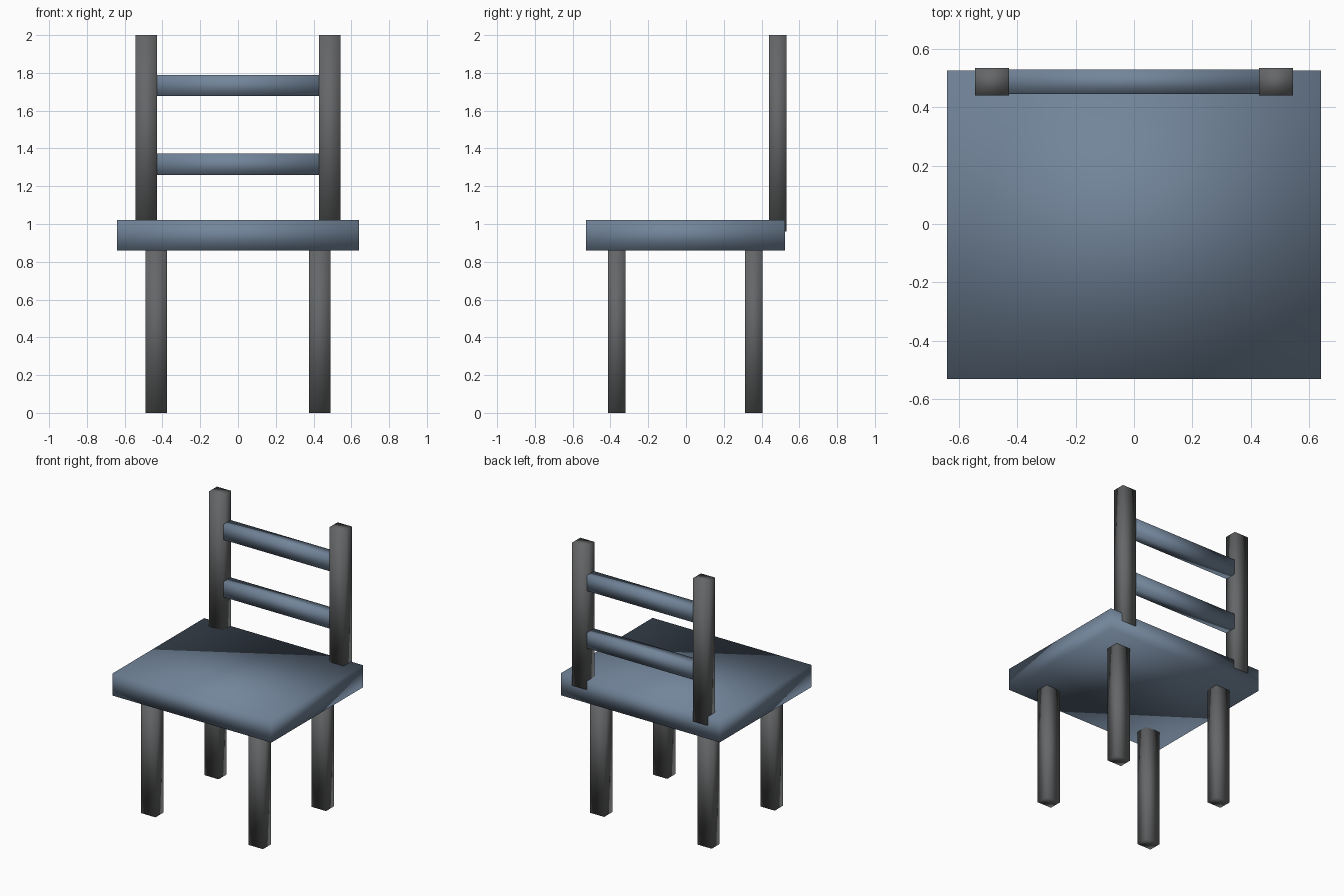
import bpy

cube = bpy.data.objects.get("Cube")
if cube:
    bpy.data.objects.remove(cube, do_unlink=True)


def make_material(name, colour):
    mat = bpy.data.materials.new(name)
    mat.use_nodes = True
    mat.diffuse_color = colour
    mat.node_tree.nodes["Principled BSDF"].inputs["Base Color"].default_value = colour
    return mat


slate_blue = make_material("slate blue", (0.17, 0.235, 0.325, 1))
dark_grey = make_material("dark grey", (0.13, 0.133, 0.137, 1))


def box(name, x, y, z, mat):
    """Soft-shaded box spanning the given (low, high) ranges."""
    spans = (x, y, z)
    bpy.ops.mesh.primitive_cube_add(size=1, location=[sum(s) / 2 for s in spans])
    obj = bpy.context.object
    obj.name = name
    obj.scale = [s[1] - s[0] for s in spans]
    bpy.ops.object.transform_apply(location=False, rotation=False, scale=True)
    bpy.ops.object.shade_smooth()
    obj.data.materials.append(mat)
    return obj


# Seat
box("seat", (-0.64, 0.64), (-0.53, 0.525), (0.86, 1.02), slate_blue)

# Legs and back posts, one of each per side
for side, sign in (("left", 1), ("right", -1)):
    leg_x = sorted((sign * 0.375, sign * 0.49))
    post_x = sorted((sign * 0.428, sign * 0.543))
    box(f"front_leg_{side}", leg_x, (-0.413, -0.32), (0, 0.88), dark_grey)
    box(f"back_leg_{side}", leg_x, (0.312, 0.405), (0, 0.88), dark_grey)
    box(f"back_post_{side}", post_x, (0.44, 0.533), (0.96, 2), dark_grey)

# Back rails
for name, low in (("lower_rail", 1.26), ("upper_rail", 1.677)):
    box(name, (-0.435, 0.435), (0.445, 0.528), (low, low + 0.112), slate_blue)
